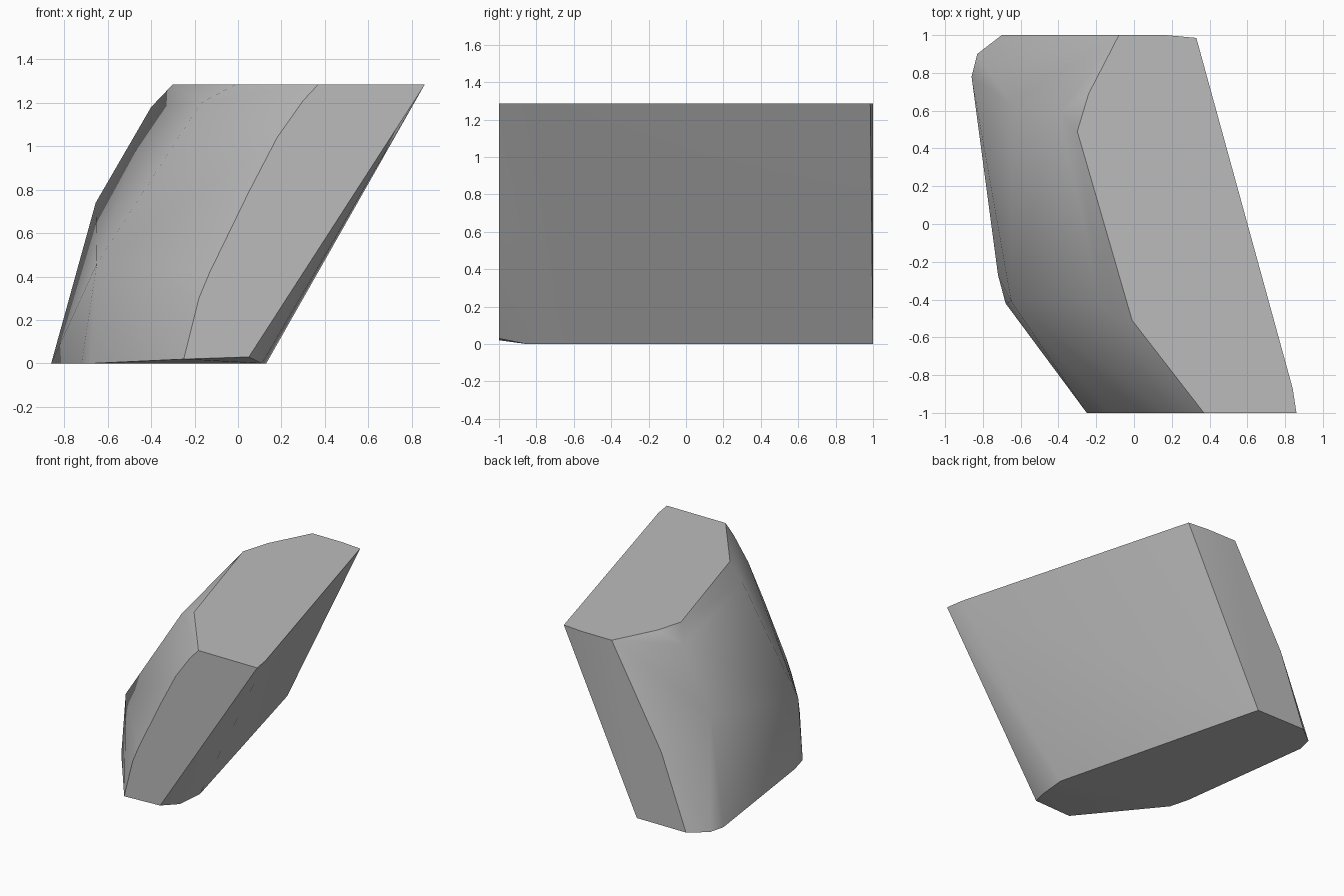
import bpy, bmesh

cube = bpy.data.objects.get("Cube")
if cube:
    bpy.data.objects.remove(cube, do_unlink=True)

TOP, FRONT, BACK = 1.285, -1.0, 1.0

# Flat top outline (x, y)
top = [(.37, -1), (-.01, -.51), (-.3, .49), (-.24, .69), (-.08, 1),
       (.17, 1), (.33, .985), (.84, -.87), (.86, -1)]
# Flat base outline (x, y)
base = [(.13, -.64), (.11, -.85), (-.29, 1), (-.7, 1), (-.83, .9),
        (-.86, .78), (-.72, -.27), (-.68, -.42)]
# Curved edge of the front face (x, z)
front = [(.05, .03), (-.25, .02), (-.18, .3), (-.13, .42),
         (.05, .79), (.18, 1.04), (.3, 1.21)]
# Corners of the worn, rounded side
side = [(-.65, -.41, .46), (-.17, -.43, 1.2), (-.4, .59, 1.18),
        (-.655, .64, .74), (-.495, BACK, .55)]

points = [(x, y, TOP) for x, y in top] + [(x, y, 0) for x, y in base]
points += [(x, FRONT, z) for x, z in front] + side

# Wrap the rock around its corners
bm = bmesh.new()
for p in points:
    bm.verts.new(p)
hull = bmesh.ops.convex_hull(bm, input=bm.verts[:])
loose = {g for g in hull["geom_interior"] + hull["geom_unused"]
         if isinstance(g, bmesh.types.BMVert)}
bmesh.ops.delete(bm, geom=list(loose), context="VERTS")
bmesh.ops.dissolve_limit(bm, angle_limit=.01, verts=bm.verts[:], edges=bm.edges[:])
bmesh.ops.recalc_face_normals(bm, faces=bm.faces[:])


def cut_side(face):
    """Name the broad cut a face belongs to."""
    n = face.normal
    if abs(n.z) > .97:
        return "top" if n.z > 0 else "base"
    if abs(n.y) > .985:
        return "back" if n.y > 0 else "front"
    return "overhang" if n.x > .3 else "worn"


# Smooth within each cut, crisp where two cuts meet
for face in bm.faces:
    face.smooth = True
for edge in bm.edges:
    edge.smooth = len({cut_side(f) for f in edge.link_faces}) == 1

mesh = bpy.data.meshes.new("rock")
bm.to_mesh(mesh)
bm.free()

stone = bpy.data.materials.new("grey stone")
stone.use_nodes = True
colour = (.5, .5, .5, 1)
stone.diffuse_color = colour
stone.node_tree.nodes["Principled BSDF"].inputs["Base Color"].default_value = colour
mesh.materials.append(stone)

rock = bpy.data.objects.new("rock", mesh)
bpy.context.collection.objects.link(rock)
